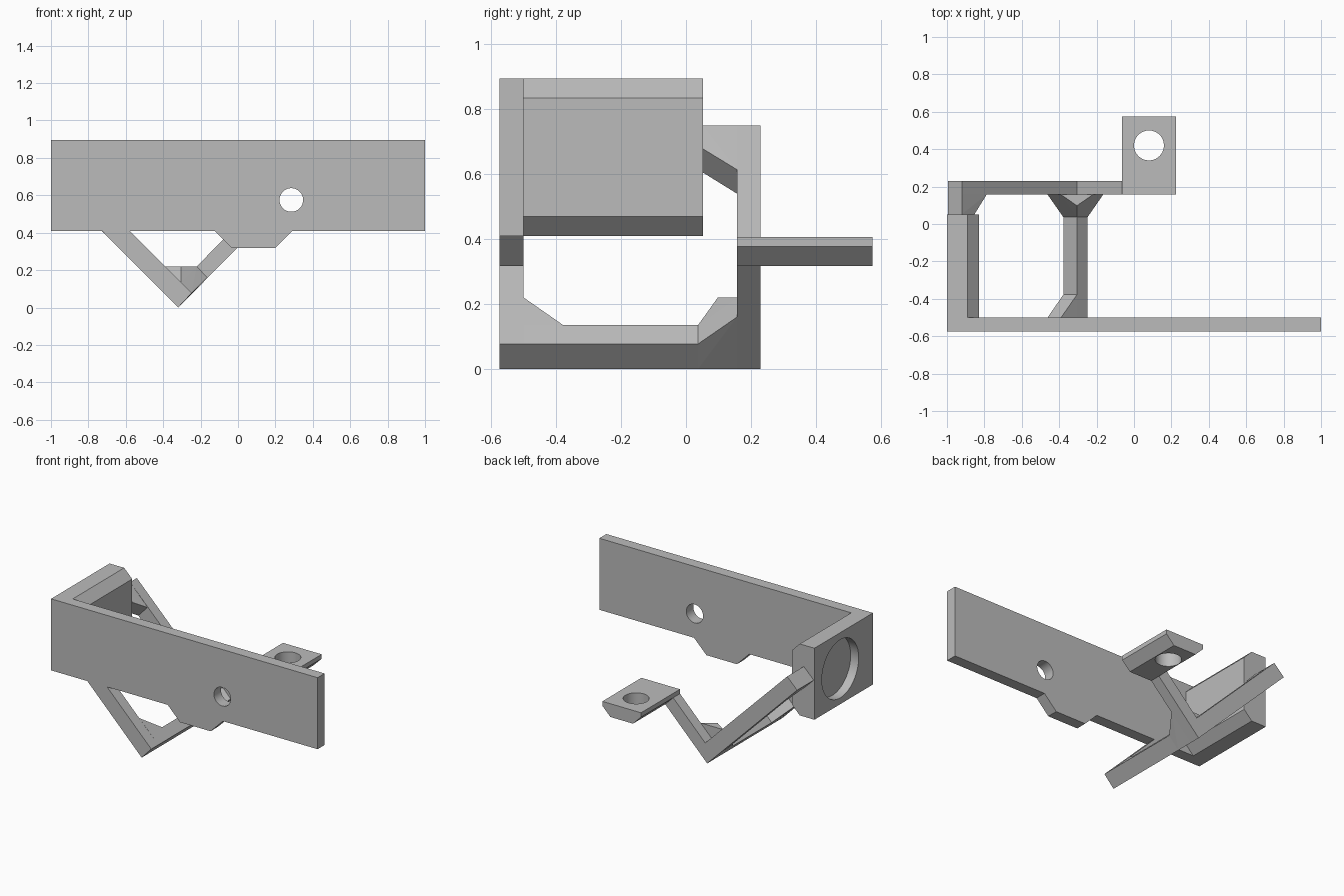
import bpy, bmesh, math
from mathutils import Matrix

if "Cube" in bpy.data.objects:
    bpy.data.objects.remove(bpy.data.objects["Cube"], do_unlink=True)

grey = bpy.data.materials.new("plain_grey")
grey.use_nodes = True
grey.diffuse_color = (0.5, 0.5, 0.5, 1)
grey.node_tree.nodes["Principled BSDF"].inputs["Base Color"].default_value = (0.5, 0.5, 0.5, 1)


def finish(name, bm):
    bmesh.ops.recalc_face_normals(bm, faces=bm.faces)
    mesh = bpy.data.meshes.new(name)
    bm.to_mesh(mesh)
    bm.free()
    mesh.materials.append(grey)
    ob = bpy.data.objects.new(name, mesh)
    bpy.context.collection.objects.link(ob)
    return ob


def extrude_y(name, profile, y0, y1):
    """Prism from an (x, z) profile, running from y0 to y1."""
    bm = bmesh.new()
    near = [bm.verts.new((x, y0, z)) for x, z in profile]
    far = [bm.verts.new((x, y1, z)) for x, z in profile]
    bm.faces.new(near)
    bm.faces.new(far)
    n = len(profile)
    for i in range(n):
        j = (i + 1) % n
        bm.faces.new((near[i], near[j], far[j], far[i]))
    return finish(name, bm)


def hull(name, sections):
    """Convex solid around (x, z) points given at several y positions."""
    bm = bmesh.new()
    for y, points in sections:
        for x, z in points:
            bm.verts.new((x, y, z))
    result = bmesh.ops.convex_hull(bm, input=bm.verts)
    loose = [v for v in result["geom_interior"] if isinstance(v, bmesh.types.BMVert)]
    bmesh.ops.delete(bm, geom=loose, context="VERTS")
    bmesh.ops.dissolve_limit(bm, angle_limit=math.radians(1), verts=bm.verts, edges=bm.edges)
    return finish(name, bm)


def drill(ob, centre, radius, depth, axis):
    """Cut a round hole, centred on a point, along an axis."""
    bm = bmesh.new()
    turn = {"X": Matrix.Rotation(math.pi / 2, 4, "Y"),
            "Y": Matrix.Rotation(math.pi / 2, 4, "X"), "Z": Matrix()}[axis]
    bmesh.ops.create_cone(bm, cap_ends=True, segments=64, radius1=radius, radius2=radius,
                          depth=depth, matrix=Matrix.Translation(centre) @ turn)
    cutter = finish("hole_cutter", bm)
    cutter.hide_render = True
    mod = ob.modifiers.new("hole", "BOOLEAN")
    mod.operation = "DIFFERENCE"
    mod.solver = "EXACT"
    mod.object = cutter
    bpy.ops.object.select_all(action="DESELECT")
    bpy.context.view_layer.objects.active = ob
    ob.select_set(True)
    bpy.ops.object.modifier_apply(modifier=mod.name)
    bpy.data.objects.remove(cutter, do_unlink=True)
    bpy.ops.object.shade_smooth_by_angle(angle=math.radians(30))


# Key y positions and the corners of the square beam section
FRONT, PLATE_BACK, ARM_FRONT, ARM_BACK = -0.575, -0.5, 0.157, 0.23
tip, right, inner, left = (-0.32, 0), (-0.248, 0.077), (-0.305, 0.135), (-0.378, 0.06)
beam = [tip, right, inner, left]
brace_out, brace_in = (-0.462, 0.144), (-0.39, 0.22)

# Long front plate with its lower tab
plate = extrude_y("front_plate", [
    (-1, 0.41), (-0.125, 0.41), (-0.032, 0.317), (0.197, 0.317),
    (0.29, 0.41), (1, 0.41), (1, 0.895), (-1, 0.895)], FRONT, PLATE_BACK)
drill(plate, (0.285, -0.54, 0.575), 0.063, 0.4, "Y")

# Chamfered side block with a round recess
block = extrude_y("side_block", [
    (-1, 0.41), (-0.89, 0.41), (-0.83, 0.47), (-0.83, 0.835),
    (-0.89, 0.895), (-1, 0.895)], PLATE_BACK, 0.052)
drill(block, (-1, -0.225, 0.65), 0.197, 0.12, "X")

# Front arm, bottom beam and rear V frame
extrude_y("front_arm", [tip, right, (-0.58, 0.41), (-0.728, 0.41)], FRONT, PLATE_BACK)
extrude_y("bottom_beam", beam, PLATE_BACK, ARM_FRONT)
cap_in, cap_out = (-0.92, 0.75), (-0.995, 0.677)
extrude_y("rear_frame", [tip, (-0.005, 0.317), (-0.065, 0.377), inner, cap_in, cap_out],
          ARM_FRONT, ARM_BACK)

# Braces where the beam meets the arms
hull("front_brace", [(PLATE_BACK, [brace_out, brace_in, left, inner]),
                     (-0.378, [left, inner])])
hull("rear_brace", [
    (ARM_FRONT, [brace_out, brace_in, (-0.22, 0.22), (-0.165, 0.16), tip]),
    (0.037, beam), (0.098, [(-0.305, 0.22)])])

# Link between the side block and the rear frame
link = [cap_in, cap_out, (-0.922, 0.605), (-0.853, 0.678)]
hull("rear_link", [(0.052, link), (0.063, link),
                   (ARM_FRONT, [cap_in, cap_out, (-0.858, 0.54), (-0.788, 0.614)])])

# Chamfered rear pad with a through hole
pad = extrude_y("rear_pad", [
    (-0.065, 0.407), (0.225, 0.407), (0.225, 0.377), (0.165, 0.317),
    (-0.005, 0.317), (-0.065, 0.377)], ARM_FRONT, 0.575)
drill(pad, (0.08, 0.42, 0.36), 0.08, 0.4, "Z")
